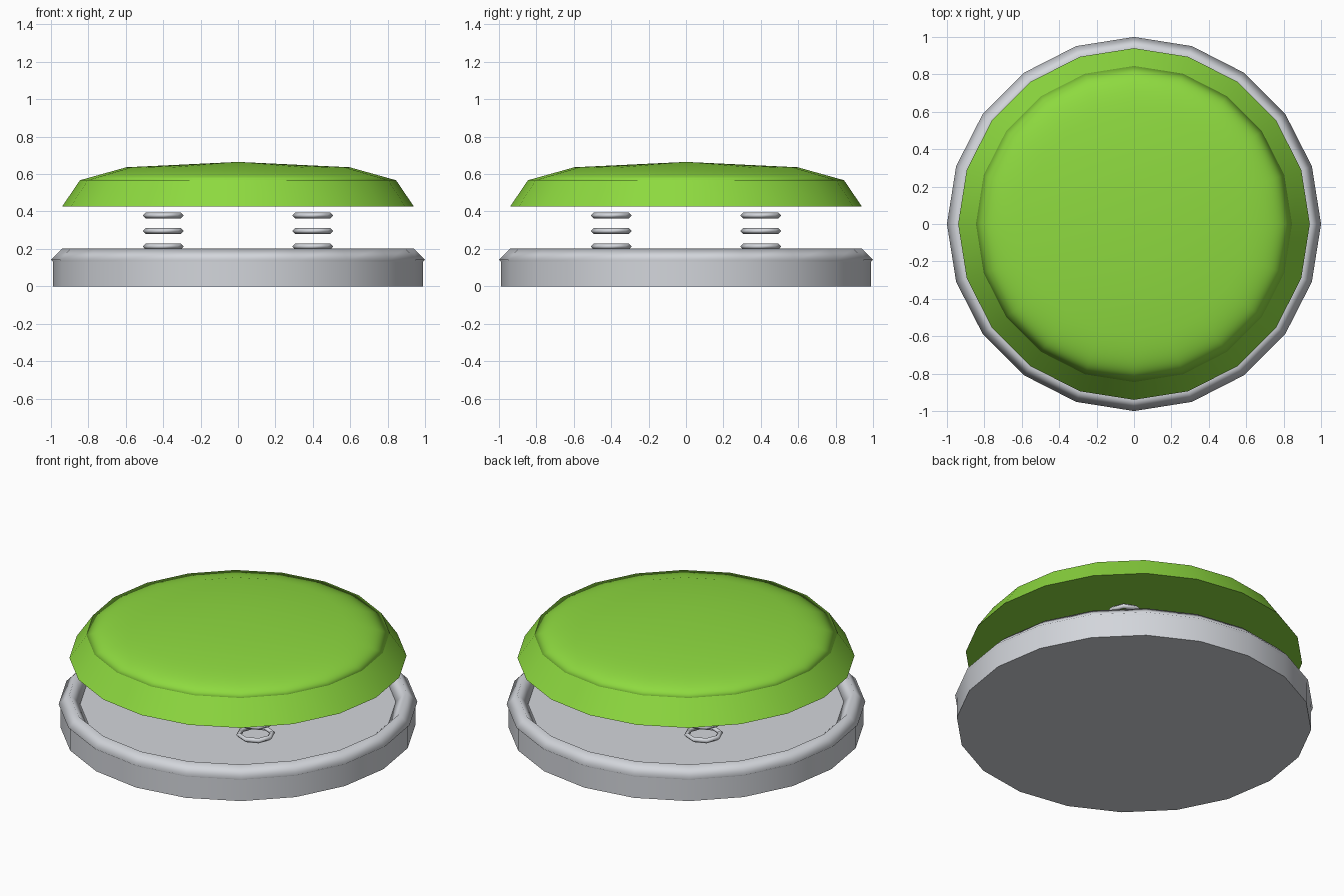
import bpy
from math import radians

cube = bpy.data.objects.get("Cube")
if cube:
    bpy.data.objects.remove(cube)

SIDES = 20


def make_material(name, rgb):
    mat = bpy.data.materials.new(name)
    mat.use_nodes = True
    mat.diffuse_color = (*rgb, 1)
    mat.node_tree.nodes["Principled BSDF"].inputs["Base Color"].default_value = (*rgb, 1)
    return mat


green = make_material("bright green", (0.27, 0.70, 0.05))
metal = make_material("light grey", (0.65, 0.67, 0.71))


def finish(name, mat, sharp_angle=None):
    obj = bpy.context.object
    obj.name = name
    obj.data.materials.append(mat)
    if sharp_angle is None:
        bpy.ops.object.shade_smooth()
    else:
        bpy.ops.object.shade_smooth_by_angle(angle=radians(sharp_angle))
    return obj


def drum(name, mat, bottom_radius, top_radius, bottom, top):
    bpy.ops.mesh.primitive_cone_add(vertices=SIDES, radius1=bottom_radius, radius2=top_radius,
                                    depth=top - bottom, location=(0, 0, (bottom + top) / 2))
    return finish(name, mat, 30)


def ring(name, mat, radius, thickness, sides, location):
    # Diamond cross-section, shaded smooth
    bpy.ops.mesh.primitive_torus_add(major_radius=radius, minor_radius=thickness,
                                     major_segments=sides, minor_segments=4, location=location)
    return finish(name, mat)


# Base plate and its raised rim
drum("base_plate", metal, 0.99, 0.99, 0, 0.142)
ring("base_rim", metal, 0.94, 0.06, SIDES, (0, 0, 0.142))

# Four springs made of stacked coils
for x, x_name in ((-0.4, "right"), (0.4, "left")):
    for y, y_name in ((-0.4, "front"), (0.4, "back")):
        for level in range(3):
            ring(f"spring_coil_{y_name}_{x_name}_{level + 1}", metal, 0.094, 0.016, 8,
                 (x, y, 0.213 + 0.083 * level))

# Push cap: tapered skirt with a shallow smooth dome
drum("cap_skirt", green, 0.94, 0.845, 0.427, 0.567)
bpy.ops.mesh.primitive_uv_sphere_add(segments=SIDES, ring_count=4, radius=1, location=(0, 0, 0.567))
dome = finish("cap_dome", green)
dome.scale = (0.845, 0.845, 0.098)
